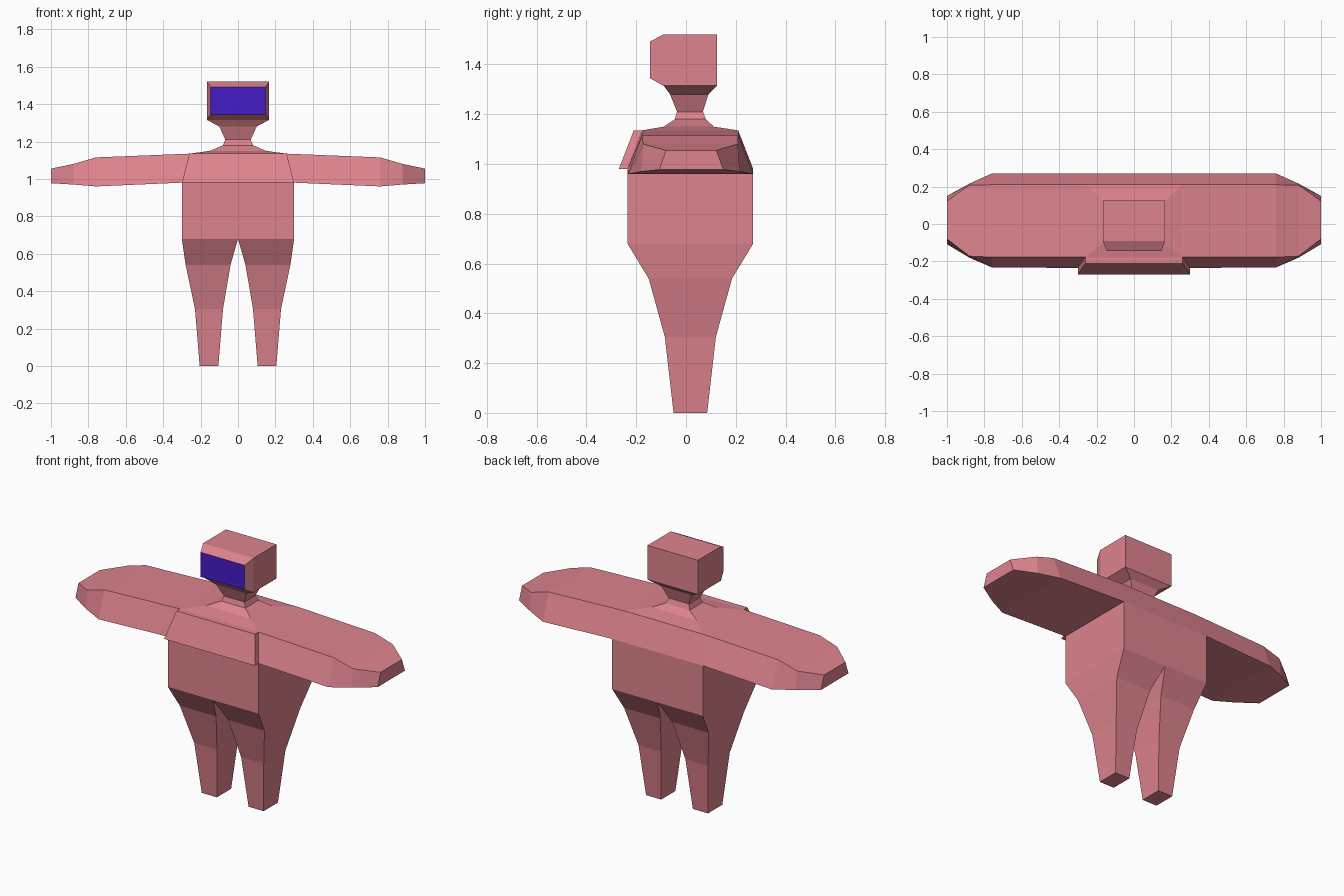
import bpy, bmesh
from mathutils import Vector

if "Cube" in bpy.data.objects:
    bpy.data.objects.remove(bpy.data.objects["Cube"])

def material(name, rgb):
    m = bpy.data.materials.new(name)
    m.diffuse_color = (*rgb, 1)
    m.use_nodes = True
    m.node_tree.nodes["Principled BSDF"].inputs["Base Color"].default_value = m.diffuse_color
    return m

SKIN = material("rose", (0.73, 0.23, 0.27))
BLUE = material("blue", (0.06, 0.012, 0.58))

def rect(x0, x1, y0, y1, z):
    return [(x0, y0, z), (x1, y0, z), (x1, y1, z), (x0, y1, z)]

def mirror(rings):
    return [[(-x, y, z) for x, y, z in r] for r in rings]

def loft(bm, rings, start=False, end=False):
    """Skin a list of four-point rings, optionally capping the ends."""
    vs = [[bm.verts.new(p) for p in r] for r in rings]
    for a, b in zip(vs, vs[1:]):
        for i in range(4):
            j = (i + 1) % 4
            bm.faces.new((a[i], a[j], b[j], b[i]))
    if start:
        bm.faces.new(vs[0])
    if end:
        bm.faces.new(vs[-1])

def finish(bm, name, mat):
    bmesh.ops.remove_doubles(bm, verts=bm.verts, dist=0.0005)
    bmesh.ops.recalc_face_normals(bm, faces=bm.faces)
    me = bpy.data.meshes.new(name)
    bm.to_mesh(me)
    bm.free()
    me.materials.append(mat)
    ob = bpy.data.objects.new(name, me)
    bpy.context.collection.objects.link(ob)
    return ob

def drop(bm, test):
    bmesh.ops.delete(bm, geom=[f for f in bm.faces if test(f.calc_center_median())],
                     context='FACES')

# Body: torso and neck as one column
bm = bmesh.new()
column = [(0.30, -0.235, 0.27, 0.68), (0.30, -0.235, 0.27, 0.98),
          (0.26, -0.177, 0.21, 1.135), (0.15, -0.09, 0.112, 1.15),
          (0.08, -0.045, 0.08, 1.18), (0.068, -0.036, 0.068, 1.21),
          (0.10, -0.064, 0.09, 1.28), (0.165, -0.09, 0.125, 1.315)]
loft(bm, [rect(-x, x, y0, y1, z) for x, y0, y1, z in column])
# open the shoulders where the arms join
drop(bm, lambda c: abs(c.x) > 0.25 and c.z > 1.0)

# Arms: x top, x bottom, top (y0, y1, z), bottom (y0, y1, z)
sections = [(0.26, 0.30, (-0.177, 0.21, 1.135), (-0.235, 0.27, 0.98)),
            (0.76, 0.76, (-0.177, 0.21, 1.115), (-0.232, 0.27, 0.96)),
            (0.88, 0.88, (-0.172, 0.208, 1.08), (-0.18, 0.216, 0.97)),
            (1.00, 1.00, (-0.08, 0.122, 1.055), (-0.108, 0.15, 0.977))]
arm = [[(xt, t[0], t[2]), (xt, t[1], t[2]), (xb, b[1], b[2]), (xb, b[0], b[2])]
       for xt, xb, t, b in sections]
# Legs
leg = [rect(0.0, 0.30, -0.235, 0.27, 0.68), rect(0.04, 0.28, -0.15, 0.185, 0.54),
       rect(0.08, 0.23, -0.085, 0.12, 0.305), rect(0.105, 0.205, -0.05, 0.085, 0)]
for limb in (arm, leg):
    loft(bm, limb, end=True)
    loft(bm, mirror(limb), end=True)
finish(bm, "body", SKIN)

# Chest plate
bm = bmesh.new()
loft(bm, [rect(-0.30, 0.30, -0.27, -0.23, 0.98),
          rect(-0.26, 0.26, -0.21, -0.172, 1.135)], True, True)
finish(bm, "chest_plate", SKIN)

# Head: box with a bevelled front
def front_rect(x, y, z0, z1):
    return [(-x, y, z0), (x, y, z0), (x, y, z1), (-x, y, z1)]

bm = bmesh.new()
loft(bm, [front_rect(0.167, 0.125, 1.315, 1.52), front_rect(0.167, -0.092, 1.315, 1.52),
          front_rect(0.146, -0.145, 1.345, 1.492)], True, True)
bmesh.ops.recalc_face_normals(bm, faces=bm.faces)
for f in bm.faces:
    f.material_index = int(f.calc_center_median().y < -0.14)   # face panel
head = finish(bm, "head", SKIN)
head.data.materials.append(BLUE)
